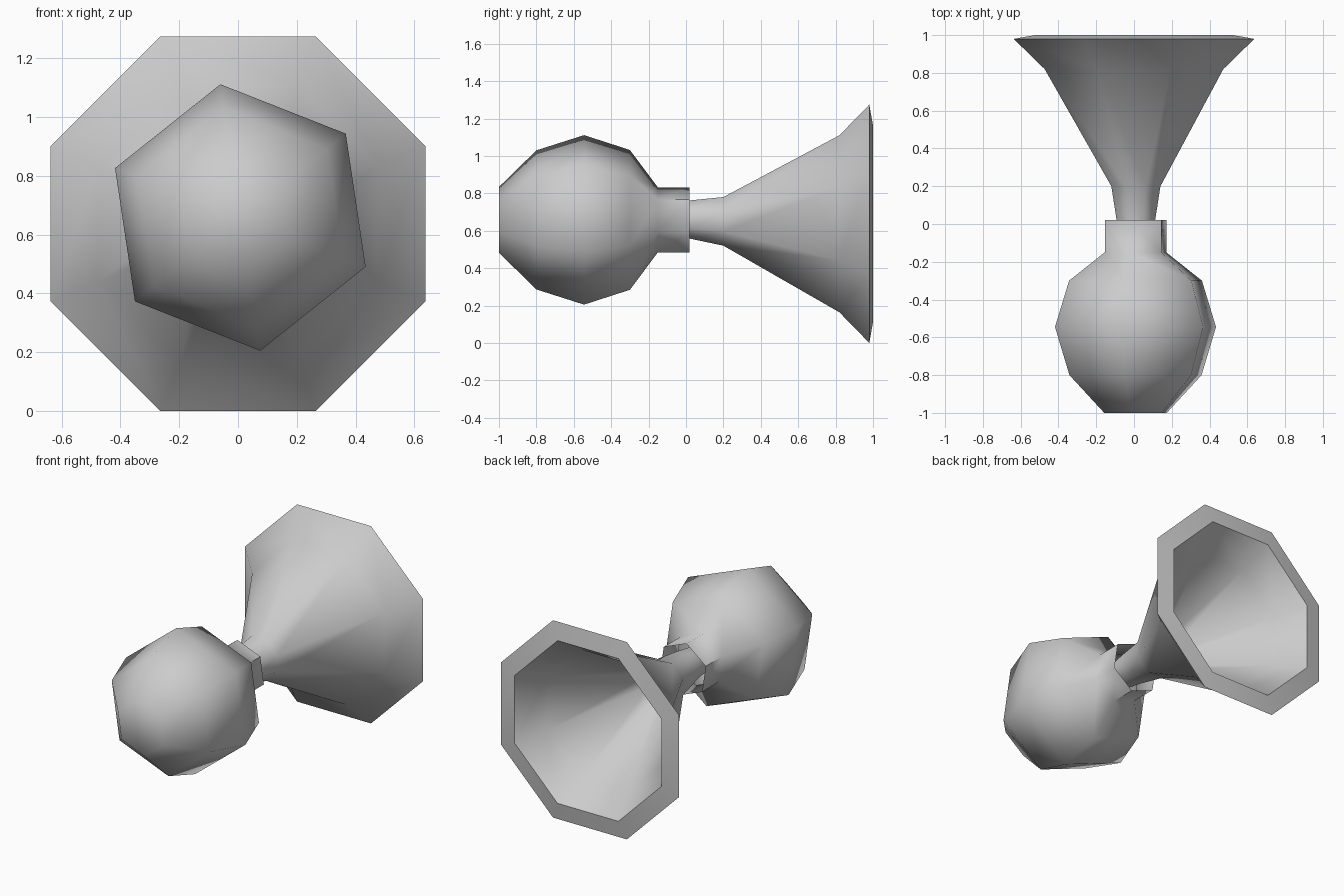
import bpy
from math import cos, sin, pi, radians

if "Cube" in bpy.data.objects:
    bpy.data.objects.remove(bpy.data.objects["Cube"])


def lathe_y(name, sides, start, rings, cap_start=False, cap_end=False):
    """Skin rings of (y, radius, centre_x, centre_z) along the y axis."""
    verts = [(cx + r * cos(start + 2 * pi * k / sides), y,
              cz + r * sin(start + 2 * pi * k / sides))
             for y, r, cx, cz in rings for k in range(sides)]
    faces = []
    for i in range(len(rings) - 1):
        for j in range(sides):
            a, b = i * sides + j, i * sides + (j + 1) % sides
            faces.append((a, a + sides, b + sides, b))
    if cap_start:
        faces.append(tuple(range(sides)))
    if cap_end:
        last = (len(rings) - 1) * sides
        faces.append(tuple(reversed(range(last, last + sides))))
    mesh = bpy.data.meshes.new(name)
    mesh.from_pydata(verts, [], faces)
    obj = bpy.data.objects.new(name, mesh)
    bpy.context.collection.objects.link(obj)
    bpy.ops.object.select_all(action='DESELECT')
    obj.select_set(True)
    bpy.context.view_layer.objects.active = obj
    bpy.ops.object.shade_smooth_by_angle(angle=radians(60))
    return obj


# six-sided squeeze bulb with its open collar
bulb = [(-1.0, 0.178), (-0.80, 0.376), (-0.545, 0.458), (-0.30, 0.378),
        (-0.15, 0.175), (0.02, 0.175)]
lathe_y("squeeze_bulb", 6, radians(38.5),
        [(y, r, 0.008, 0.658) for y, r in bulb], cap_start=True)

# eight-sided horn: outer flare, rim, then inner flare back to the throat
k = 1 / cos(pi / 8)
horn = [(-0.10, 0.085, 0.01, 0.66), (0.02, 0.102, 0.01, 0.66),
        (0.20, 0.130, 0.01, 0.65), (0.82, 0.473, 0, 0.637),
        (0.98, 0.637, 0, 0.637), (1.0, 0.525, 0, 0.637),
        (0.82, 0.41, 0, 0.637), (0.22, 0.085, 0.01, 0.65)]
lathe_y("horn_bell", 8, pi / 8,
        [(y, a * k, cx, cz) for y, a, cx, cz in horn], cap_end=True)
